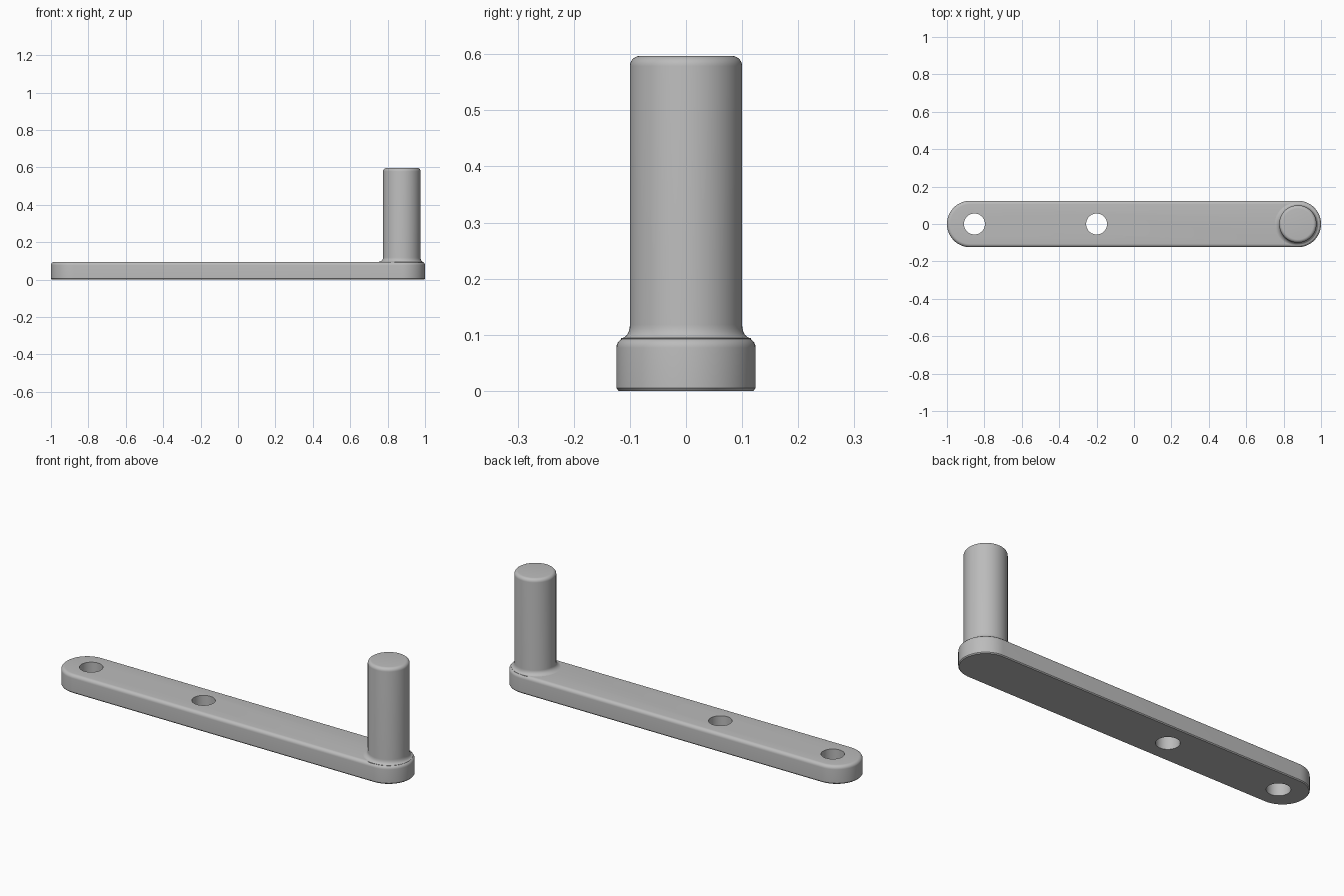
import bpy, bmesh
from math import sin, cos, pi, radians

cube = bpy.data.objects.get("Cube")
if cube:
    bpy.data.objects.remove(cube, do_unlink=True)

HALF_W, BAR_TOP, END_X = 0.124, 0.095, 0.876
PEG_R, PEG_TOP = 0.1, 0.597
SEGS = 64

grey = bpy.data.materials.new("plain grey")
grey.use_nodes = True
colour = (0.5, 0.5, 0.5, 1)
grey.diffuse_color = colour
grey.node_tree.nodes["Principled BSDF"].inputs["Base Color"].default_value = colour


def loft(name, rings):
    """Skin a stack of closed rings and cap both ends."""
    bm = bmesh.new()
    loops = [[bm.verts.new(p) for p in ring] for ring in rings]
    for low, high in zip(loops, loops[1:]):
        n = len(low)
        for i in range(n):
            j = (i + 1) % n
            bm.faces.new((low[i], low[j], high[j], high[i]))
    bm.faces.new(loops[0][::-1])
    bm.faces.new(loops[-1])
    mesh = bpy.data.meshes.new(name)
    bm.to_mesh(mesh)
    bm.free()
    mesh.materials.append(grey)
    obj = bpy.data.objects.new(name, mesh)
    bpy.context.collection.objects.link(obj)
    return obj


def circle(x, r, z):
    return [(x + r * cos(2 * pi * i / SEGS), r * sin(2 * pi * i / SEGS), z)
            for i in range(SEGS)]


def stadium(r, z):
    half = SEGS // 2
    arc = [-pi / 2 + pi * i / half for i in range(half + 1)]
    right = [(END_X + r * cos(a), r * sin(a), z) for a in arc]
    return right + [(-x, -y, z) for x, y, z in right]


def rounded(radius, top, fillet, steps=6):
    """Radius and height pairs for a rounded upper rim."""
    angles = [pi / 2 * i / steps for i in range(steps + 1)]
    return [(radius - fillet * (1 - cos(a)), top - fillet * (1 - sin(a)))
            for a in angles]


def flare(z, t):
    """Ring of the fillet at the peg foot, wider along the bar."""
    ring = []
    for i in range(SEGS):
        a = 2 * pi * i / SEGS
        r = PEG_R + (0.015 + 0.017 * max(0, -cos(a))) * t
        ring.append((END_X + r * cos(a), r * sin(a), z))
    return ring


def smooth(obj):
    bpy.ops.object.select_all(action="DESELECT")
    obj.select_set(True)
    bpy.context.view_layer.objects.active = obj
    bpy.ops.object.shade_smooth_by_angle(angle=radians(35))


# Flat arm with a rounded upper rim and a small chamfer underneath
profile = [(HALF_W - 0.004, 0), (HALF_W, 0.005)] + rounded(HALF_W, BAR_TOP, 0.018)
arm = loft("arm", [stadium(r, z) for r, z in profile])

# Two mounting holes
for label, x in (("end", -0.853), ("middle", -0.2)):
    cutter = loft(label + "_hole_cutter", [circle(x, 0.056, z) for z in (-0.1, 0.2)])
    cut = arm.modifiers.new(label + "_hole", "BOOLEAN")
    cut.operation, cut.solver, cut.object = "DIFFERENCE", "EXACT", cutter
    bpy.context.view_layer.objects.active = arm
    bpy.ops.object.modifier_apply(modifier=cut.name)
    bpy.data.objects.remove(cutter, do_unlink=True)

# Upright handle peg with a filleted foot and a rounded top
steps = 6
foot = [flare(BAR_TOP - 0.01, 1)]
for i in range(steps + 1):
    a = pi / 2 * i / steps
    foot.append(flare(BAR_TOP - 0.001 + 0.024 * (1 - cos(a)), 1 - sin(a)))
peg = loft("handle_peg", foot + [circle(END_X, r, z)
                                 for r, z in rounded(PEG_R, PEG_TOP, 0.018)])

for part in (arm, peg):
    smooth(part)
